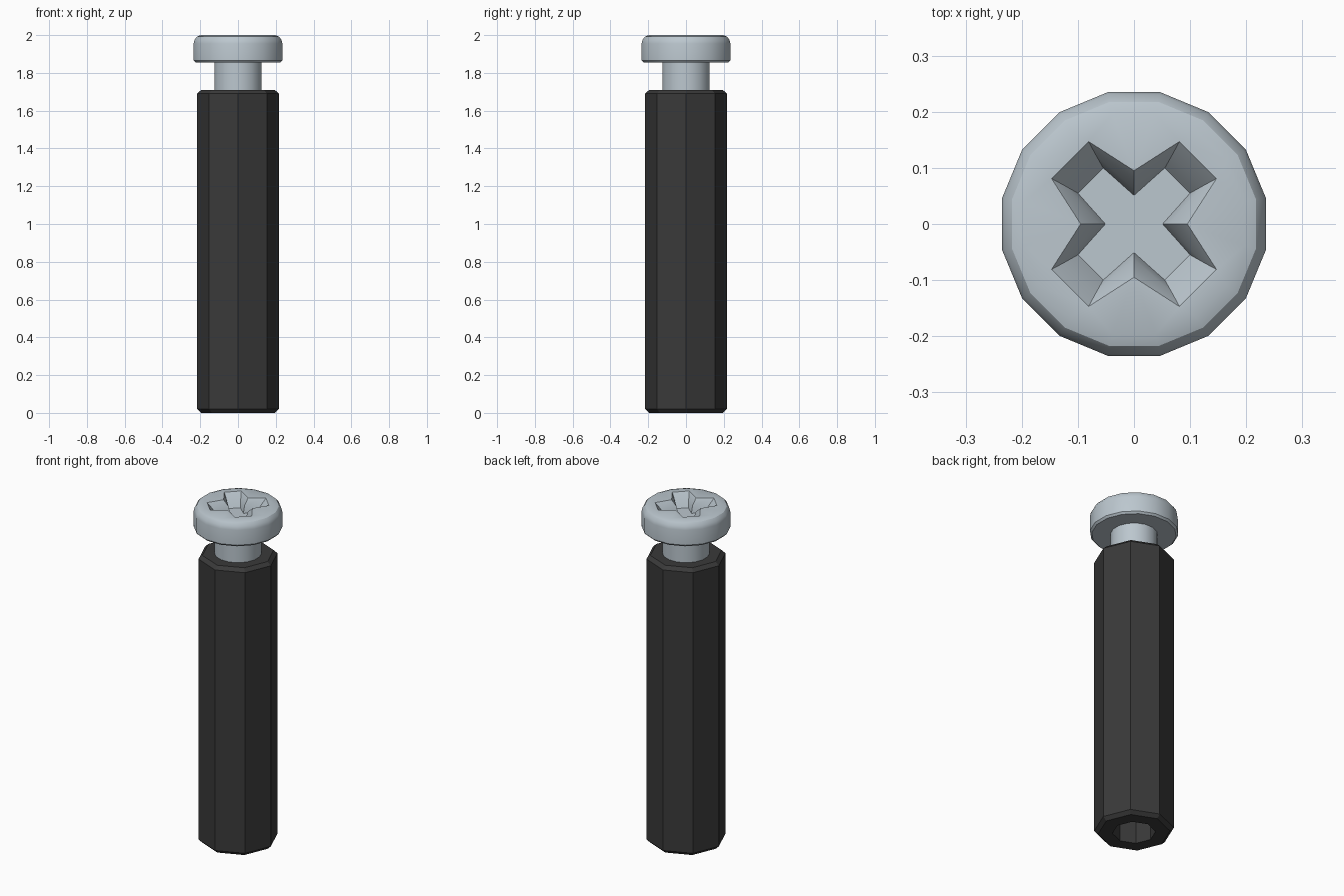
import bpy, bmesh, math

cube = bpy.data.objects.get("Cube")
if cube:
    bpy.data.objects.remove(cube, do_unlink=True)


def make_material(name, rgb, metallic=0.0):
    mat = bpy.data.materials.new(name)
    mat.use_nodes = True
    mat.diffuse_color = (*rgb, 1)
    bsdf = mat.node_tree.nodes["Principled BSDF"]
    bsdf.inputs["Base Color"].default_value = (*rgb, 1)
    return mat


steel = make_material("light steel", (0.50, 0.57, 0.62))
black = make_material("black plastic", (0.042, 0.042, 0.042))


def ring(bm, radius, z, sides, offset=0.0):
    """A regular polygon of vertices at height z."""
    return [bm.verts.new((radius * math.cos(offset + math.tau * i / sides),
                          radius * math.sin(offset + math.tau * i / sides), z))
            for i in range(sides)]


def skin(bm, a, b):
    """Quads between two loops of equal length."""
    n = len(a)
    for i in range(n):
        bm.faces.new((a[i], a[(i + 1) % n], b[(i + 1) % n], b[i]))


def finish(bm, name, mat):
    bmesh.ops.recalc_face_normals(bm, faces=bm.faces[:])
    mesh = bpy.data.meshes.new(name)
    bm.to_mesh(mesh)
    bm.free()
    mesh.materials.append(mat)
    obj = bpy.data.objects.new(name, mesh)
    bpy.context.collection.objects.link(obj)
    bpy.ops.object.select_all(action='DESELECT')
    obj.select_set(True)
    bpy.context.view_layer.objects.active = obj
    bpy.ops.object.shade_smooth_by_angle(angle=math.radians(30))
    return obj


def star(bm, wide, narrow, inner, z):
    """Four-armed cross outline with diagonal arms and notches on the axes."""
    loop = []
    for k in range(4):
        c, s = round(math.cos(k * math.pi / 2)), round(math.sin(k * math.pi / 2))
        for x, y in ((inner, 0), (wide, narrow), (narrow, wide)):
            loop.append(bm.verts.new((c * x - s * y, s * x + c * y, z)))
    return loop


# Octagonal spacer: chamfered tube with a bore running through it
bm = bmesh.new()
profile = [(0.117, 0), (0.195, 0), (0.216, 0.02), (0.216, 1.69), (0.195, 1.71), (0.117, 1.71)]
rings = [ring(bm, r, z, 8) for r, z in profile]
for i in range(len(rings)):
    skin(bm, rings[i], rings[(i + 1) % len(rings)])
finish(bm, "spacer_body", black)

# Screw shank, reaching into the bore
HALF_STEP = math.pi / 16
bm = bmesh.new()
low, high = ring(bm, 0.128, 1.40, 16, HALF_STEP), ring(bm, 0.128, 1.87, 16, HALF_STEP)
skin(bm, low, high)
bm.faces.new(low)
bm.faces.new(high)
finish(bm, "screw_shank", steel)

# Screw head: rounded pan shape with a tapered cross recess
bm = bmesh.new()
profile = [(0.229, 1.855), (0.2395, 1.866), (0.2395, 1.955), (0.235, 1.975),
           (0.222, 1.992), (0.20, 2.0)]
rings = [ring(bm, r, z, 16, HALF_STEP) for r, z in profile]
for a, b in zip(rings, rings[1:]):
    skin(bm, a, b)
bm.faces.new(rings[0])
recess = [star(bm, 0.147, 0.081, 0.095, 2.0),
          star(bm, 0.123, 0.068, 0.062, 1.968),
          star(bm, 0.100, 0.055, 0.051, 1.925)]
for a, b in zip(recess, recess[1:]):
    skin(bm, a, b)
bm.faces.new(recess[-1])
# flat top between the rim and the recess
rim = set(rings[-1]) | set(recess[0])
edges = [e for e in bm.edges if e.verts[0] in rim and e.verts[1] in rim]
bmesh.ops.triangle_fill(bm, edges=edges, use_beauty=True, normal=(0, 0, 1))
finish(bm, "screw_head", steel)
